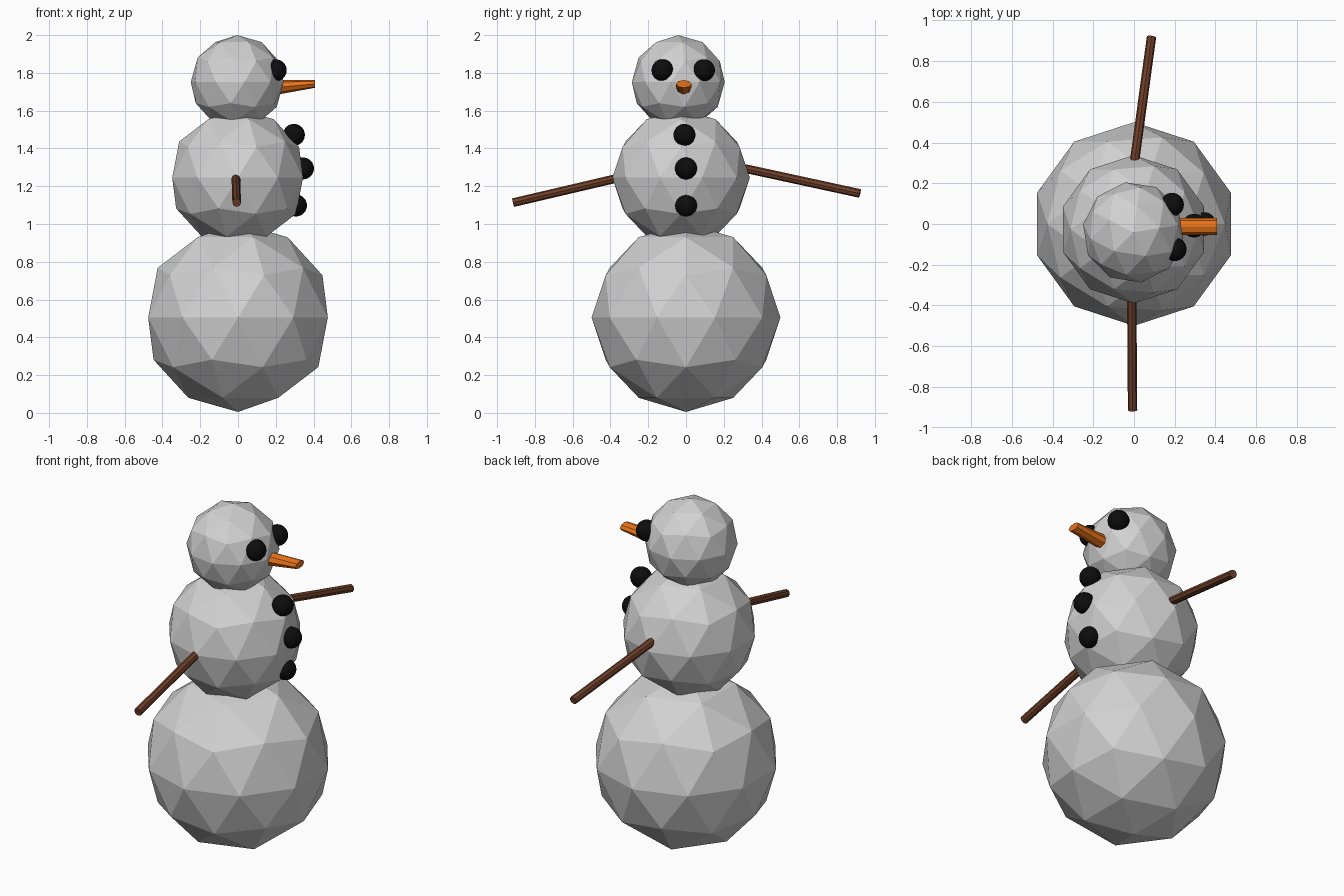
import bpy
import math
from mathutils import Vector

cube = bpy.data.objects.get("Cube")
if cube:
    bpy.data.objects.remove(cube, do_unlink=True)


def material(name, rgb):
    m = bpy.data.materials.new(name)
    m.use_nodes = True
    m.diffuse_color = (*rgb, 1)
    m.node_tree.nodes["Principled BSDF"].inputs["Base Color"].default_value = (*rgb, 1)
    return m


snow = material("snow", (0.64, 0.64, 0.64))
coal = material("coal", (0.004, 0.004, 0.004))
carrot = material("carrot", (0.8, 0.17, 0.01))
bark = material("bark", (0.16, 0.05, 0.022))


def finish(name, mat):
    ob = bpy.context.object
    ob.name = name
    ob.data.materials.append(mat)
    return ob


def snowball(name, radius, centre, turn=0):
    bpy.ops.mesh.primitive_ico_sphere_add(
        subdivisions=2, radius=radius, location=centre,
        rotation=(0, 0, math.radians(turn)))
    finish(name, snow)


def lump(name, centre):
    bpy.ops.mesh.primitive_uv_sphere_add(
        segments=32, ring_count=16, radius=0.058, location=centre)
    finish(name, coal)


def rod(name, start, end, radius, mat, sides=8):
    start, end = Vector(start), Vector(end)
    axis = end - start
    bpy.ops.mesh.primitive_cylinder_add(
        vertices=sides, radius=radius, depth=axis.length,
        location=(start + end) / 2,
        rotation=axis.to_track_quat('Z', 'Y').to_euler())
    return finish(name, mat)


# Stacked snowballs
snowball("base_ball", 0.5, (0, 0, 0.505))
snowball("middle_ball", 0.364, (-0.002, -0.026, 1.245))
snowball("head_ball", 0.249, (-0.004, -0.041, 1.751), 9)

# Coal eyes and buttons
lump("left_eye", (0.187, 0.095, 1.814))
lump("right_eye", (0.2, -0.124, 1.814))
lump("top_button", (0.296, -0.008, 1.472))
lump("middle_button", (0.344, 0, 1.294))
lump("bottom_button", (0.307, 0, 1.098))

# Stick arms
rod("left_arm", (-0.012, 0.2, 1.318), (0.086, 0.92, 1.162), 0.023, bark)
rod("right_arm", (-0.012, -0.25, 1.269), (-0.007, -0.916, 1.113), 0.023, bark)

# Carrot nose, flattened from below towards the tip
nose = rod("nose", (0.18, -0.012, 1.721), (0.408, -0.012, 1.721), 0.041, carrot)
world = nose.matrix_basis.copy()
back = world.inverted()
for v in nose.data.vertices:
    p = world @ v.co
    if p.x > 0.3:
        p.z = 1.762 - (1.762 - p.z) * 0.5
    v.co = back @ p
